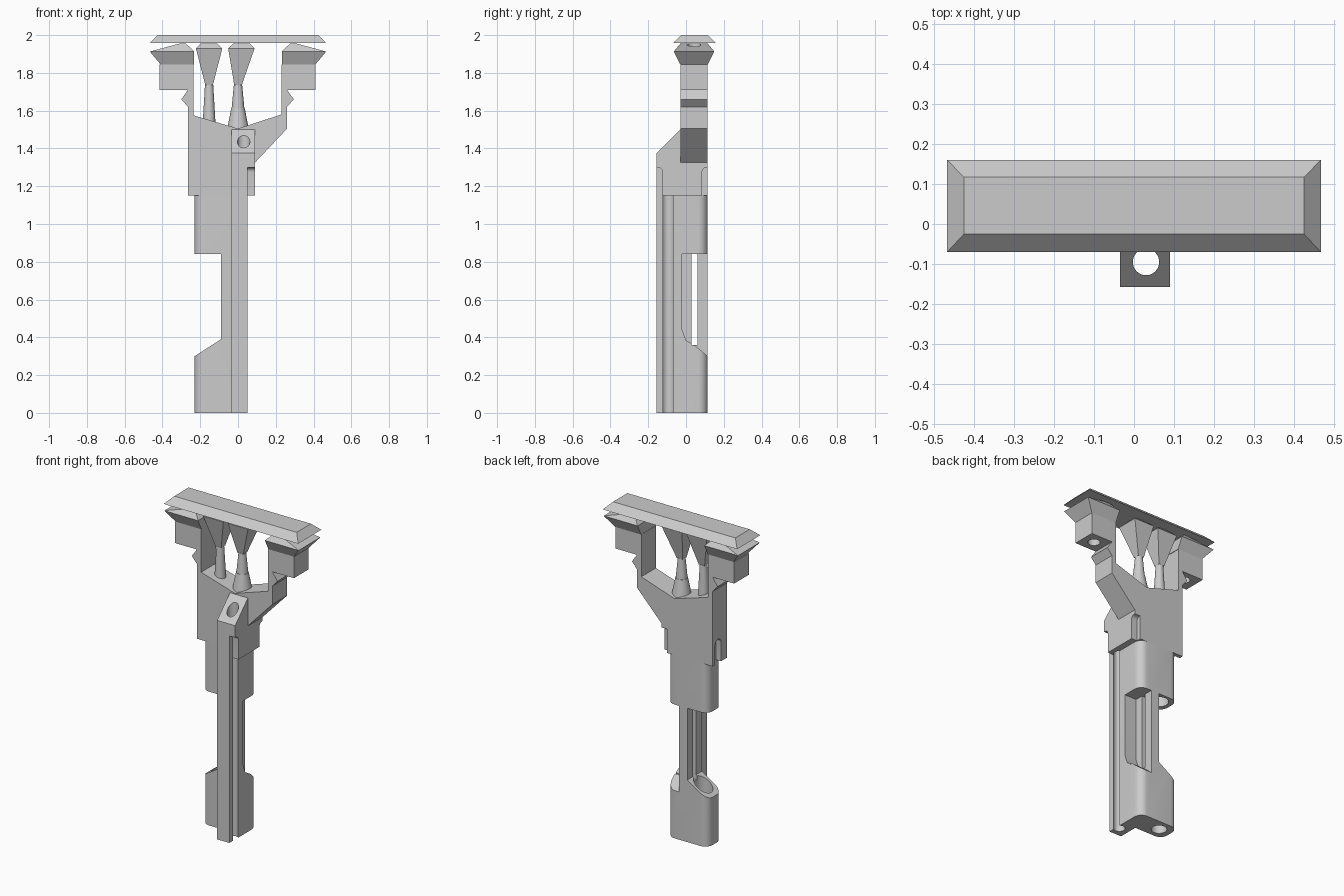
import bpy, bmesh, math
from mathutils import Vector

cube = bpy.data.objects.get("Cube")
if cube:
    bpy.data.objects.remove(cube, do_unlink=True)

grey = bpy.data.materials.new("light grey")
grey.use_nodes = True
COLOUR = (0.6, 0.6, 0.6, 1)
grey.diffuse_color = COLOUR
grey.node_tree.nodes["Principled BSDF"].inputs["Base Color"].default_value = COLOUR


def finish(name, bm):
    bmesh.ops.recalc_face_normals(bm, faces=bm.faces[:])
    mesh = bpy.data.meshes.new(name)
    bm.to_mesh(mesh)
    bm.free()
    mesh.materials.append(grey)
    ob = bpy.data.objects.new(name, mesh)
    bpy.context.collection.objects.link(ob)
    return ob


def prism(name, pts, axis, lo, hi):
    """Extrude a 2D outline along an axis; the outline uses the other two axes."""
    def place(a, b, t):
        return {"x": (t, a, b), "y": (a, t, b), "z": (a, b, t)}[axis]
    bm = bmesh.new()
    face = bm.faces.new([bm.verts.new(place(a, b, lo)) for a, b in pts])
    new = bmesh.ops.extrude_face_region(bm, geom=[face])["geom"]
    shift = Vector(place(0, 0, hi - lo))
    bmesh.ops.translate(bm, vec=shift, verts=[v for v in new if isinstance(v, bmesh.types.BMVert)])
    return finish(name, bm)


def rect(x0, x1, y0, y1):
    return [(x0, y0), (x1, y0), (x1, y1), (x0, y1)]


def arc(cx, cy, r, start, end, n=8):
    return [(cx + r * math.cos(math.radians(start + (end - start) * i / n)),
             cy + r * math.sin(math.radians(start + (end - start) * i / n))) for i in range(n + 1)]


def loft(name, rings):
    """Convex solid through stacked rectangles (x0, x1, y0, y1, z)."""
    bm = bmesh.new()
    for *r, z in rings:
        for x, y in rect(*r):
            bm.verts.new((x, y, z))
    bmesh.ops.convex_hull(bm, input=bm.verts[:])
    bmesh.ops.dissolve_limit(bm, angle_limit=0.01, verts=bm.verts[:], edges=bm.edges[:])
    return finish(name, bm)


def rod(name, x, y, z0, z1, r0, r1=None):
    bm = bmesh.new()
    bmesh.ops.create_cone(bm, cap_ends=True, segments=32, radius1=r0,
                          radius2=r0 if r1 is None else r1, depth=z1 - z0)
    bmesh.ops.translate(bm, vec=(x, y, (z0 + z1) / 2), verts=bm.verts[:])
    return finish(name, bm)


def activate(ob):
    bpy.ops.object.select_all(action="DESELECT")
    ob.select_set(True)
    bpy.context.view_layer.objects.active = ob


def cut(ob, *cutters):
    activate(ob)
    for c in cutters:
        mod = ob.modifiers.new("cut", "BOOLEAN")
        mod.operation, mod.solver, mod.object = "DIFFERENCE", "EXACT", c
        bpy.ops.object.modifier_apply(modifier=mod.name)
        bpy.data.objects.remove(c, do_unlink=True)


def smooth(ob):
    activate(ob)
    bpy.ops.object.shade_smooth_by_angle(angle=math.radians(30))


FRONT, BACK, MID = -0.03, 0.115, 0.043

# Bevelled top plate
loft("top_plate", [(-0.467, 0.467, -0.07, 0.16, 1.957), (-0.425, 0.425, -0.025, 0.117, 2.0)])

# Forked head
head = prism("forked_head", [
    (-0.235, 1.845), (-0.235, 1.575), (0, 1.505), (0.23, 1.58), (0.23, 1.845),
    (0.41, 1.845), (0.41, 1.71), (0.26, 1.71), (0.295, 1.66), (0.26, 1.62),
    (0.26, 1.505), (0.09, 1.325), (0.09, 1.15), (-0.265, 1.15), (-0.265, 1.62),
    (-0.3, 1.66), (-0.265, 1.71), (-0.415, 1.71), (-0.415, 1.845)], "y", FRONT, BACK)
arch = [(0.03, 1.1), (0.09, 1.1)] + arc(0.06, 1.27, 0.03, 0, 180)
cut(head,
    prism("cutter", arch, "x", -0.3, -0.23),
    prism("cutter", [(0.2, 1.1), (0.2, 1.3)] + arc(0.11, 1.275, 0.025, 90, 180) + [(0.085, 1.1)],
          "x", 0.05, 0.2),
    *[rod("cutter", s * 0.335, MID, 1.6, 2, 0.035) for s in (-1, 1)])
smooth(head)

# Flared tips of the two arms
for side, s in (("right", -1), ("left", 1)):
    rings = [(0.232, 0.41, FRONT, BACK, 1.845), (0.232, 0.467, -0.065, 0.15, 1.913),
             (0.275, 0.31, FRONT, BACK, 1.955)]
    tip = loft(side + "_arm_tip", [(*sorted((s * a, s * b)), *rest) for a, b, *rest in rings])
    cut(tip, rod("cutter", s * 0.335, MID, 1.6, 2.1, 0.035))
    smooth(tip)

# Tapered pegs with flared square heads
for name, x, dx, foot in (("slim", -0.153, 0, 1.53), ("wide", 0, 0.018, 1.61)):
    h, w = 0.07, 0.02
    c = x + dx
    loft(name + "_peg_head", [(x - w, x + w, MID - w, MID + w, 1.735),
                              (c - h, c + h, MID - h, MID + h, 1.93),
                              (c - 0.045, c + 0.045, MID - 0.045, MID + 0.045, 1.955)])
    smooth(rod(name + "_peg", x, MID, foot, 1.737, 0.034, 0.022))
smooth(rod("wide_peg_foot", 0, MID, 1.49, 1.612, 0.06, 0.036))

# Front column with sloped top and a vertical bore
column = prism("front_column", [(-0.157, 0), (FRONT, 0), (FRONT, 1.5), (-0.157, 1.375)],
               "x", -0.035, 0.09)
cut(column,
    prism("cutter", rect(0.05, 0.2, -0.3, 0.1), "z", -0.1, 1.15),
    prism("cutter", [(-0.3, 1.1), (-0.125, 1.1)] + arc(-0.15, 1.275, 0.025, 0, 90) + [(-0.3, 1.3)],
          "x", 0.05, 0.2),
    rod("cutter", 0.03, -0.095, -0.2, 1.8, 0.033))
smooth(column)

# Rounded barrel with side windows
R = 0.05
outline = ([(0.05, FRONT)] + arc(0.05 - R, BACK - R, R, 0, 90)
           + arc(-0.23 + R, BACK - R, R, 90, 180) + arc(-0.23 + R, FRONT + R, R, 180, 270))
barrel = prism("barrel", outline, "z", 0, 1.15)
cut(barrel,
    rod("cutter", -0.15, MID, 0.22, 1.0, 0.055),
    rod("cutter", -0.15, MID, -0.1, 0.1, 0.045),
    prism("cutter", [(-0.3, 0.255), (-0.09, 0.39), (-0.09, 0.84), (-0.3, 0.84)], "y", -0.2, 0.3),
    prism("cutter", [(-0.02, 0.84), (-0.02, 0.44), (0, 0.385), (0.05, 0.355),
                     (0.115, 0.3), (0.2, 0.23), (0.2, 0.84)], "x", -0.033, 0.2),
    prism("cutter", rect(0.03, 0.06, 0.36, 0.84), "x", -0.3, 0.2))
smooth(barrel)

# Small stud on the floor of the barrel socket
smooth(rod("socket_stud", -0.15, MID, 0.2, 0.24, 0.03))
